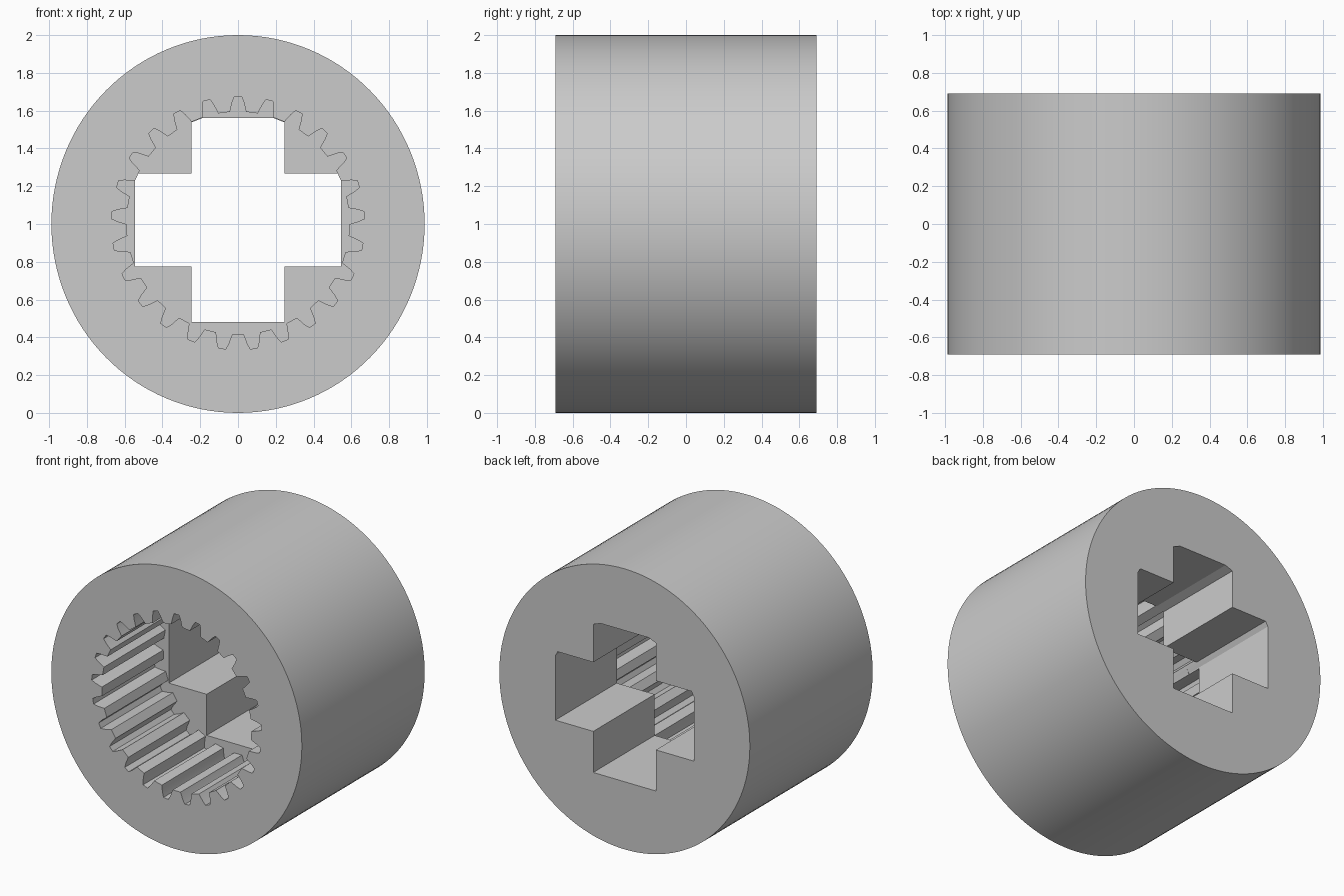
import bpy
import bmesh
from math import sin, cos, pi, radians

RADIUS, WIDTH_SCALE, HALF_DEPTH = 1.0, 0.988, 0.692
TEETH = 25

cube = bpy.data.objects.get("Cube")
if cube:
    bpy.data.objects.remove(cube, do_unlink=True)

grey = bpy.data.materials.new("plain_grey")
grey.use_nodes = True
colour = (0.6, 0.6, 0.6, 1)
grey.diffuse_color = colour
grey.node_tree.nodes["Principled BSDF"].inputs["Base Color"].default_value = colour


def prism(name, profile, y0, y1):
    """Extrude a closed x-z profile from y0 to y1."""
    bm = bmesh.new()
    face = bm.faces.new([bm.verts.new((x, y0, z)) for x, z in profile])
    ext = bmesh.ops.extrude_face_region(bm, geom=[face])
    verts = [v for v in ext["geom"] if isinstance(v, bmesh.types.BMVert)]
    bmesh.ops.translate(bm, verts=verts, vec=(0, y1 - y0, 0))
    bmesh.ops.recalc_face_normals(bm, faces=bm.faces)
    mesh = bpy.data.meshes.new(name)
    bm.to_mesh(mesh)
    bm.free()
    mesh.materials.append(grey)
    obj = bpy.data.objects.new(name, mesh)
    bpy.context.collection.objects.link(obj)
    return obj


# Outer sleeve
circle = [(RADIUS * WIDTH_SCALE * sin(a), RADIUS + RADIUS * cos(a))
          for a in (2 * pi * i / 128 for i in range(128))]
sleeve = prism("sleeve", circle, -HALF_DEPTH, HALF_DEPTH)

# Toothed socket, front half: each tooth is (half width, radius) pairs
half_tooth = [(0.043, 0.59), (0.031, 0.64), (0.019, 0.67)]
tooth = [(-w, r) for w, r in half_tooth] + [(w, r) for w, r in reversed(half_tooth)]
gear = []
for i in range(TEETH):
    for w, r in tooth:
        a = 2 * pi * i / TEETH + w / r
        gear.append((r * sin(a), 1.005 + r * cos(a)))
gear_cutter = prism("gear_cutter", gear, -1, 0)

# Cross socket, back half, with clipped upper corners
right = [(0.19, 1.56), (0.247, 1.538), (0.247, 1.268), (0.527, 1.268),
         (0.546, 1.235), (0.546, 0.775), (0.247, 0.775), (0.247, 0.482)]
cross = right + [(-x, z) for x, z in reversed(right)]
cross_cutter = prism("cross_cutter", cross, -0.1, 1)

# Cut both sockets and keep the result as a plain mesh
for cutter in (gear_cutter, cross_cutter):
    mod = sleeve.modifiers.new(cutter.name, "BOOLEAN")
    mod.operation = "DIFFERENCE"
    mod.solver = "EXACT"
    mod.object = cutter
    cutter.hide_render = True
bpy.context.view_layer.update()
result = bpy.data.meshes.new_from_object(
    sleeve.evaluated_get(bpy.context.evaluated_depsgraph_get()))
sleeve.modifiers.clear()
sleeve.data = result
for cutter in (gear_cutter, cross_cutter):
    bpy.data.objects.remove(cutter, do_unlink=True)

# Smooth outside, crisp socket edges
bpy.ops.object.select_all(action="DESELECT")
sleeve.select_set(True)
bpy.context.view_layer.objects.active = sleeve
bpy.ops.object.shade_smooth_by_angle(angle=radians(10))
